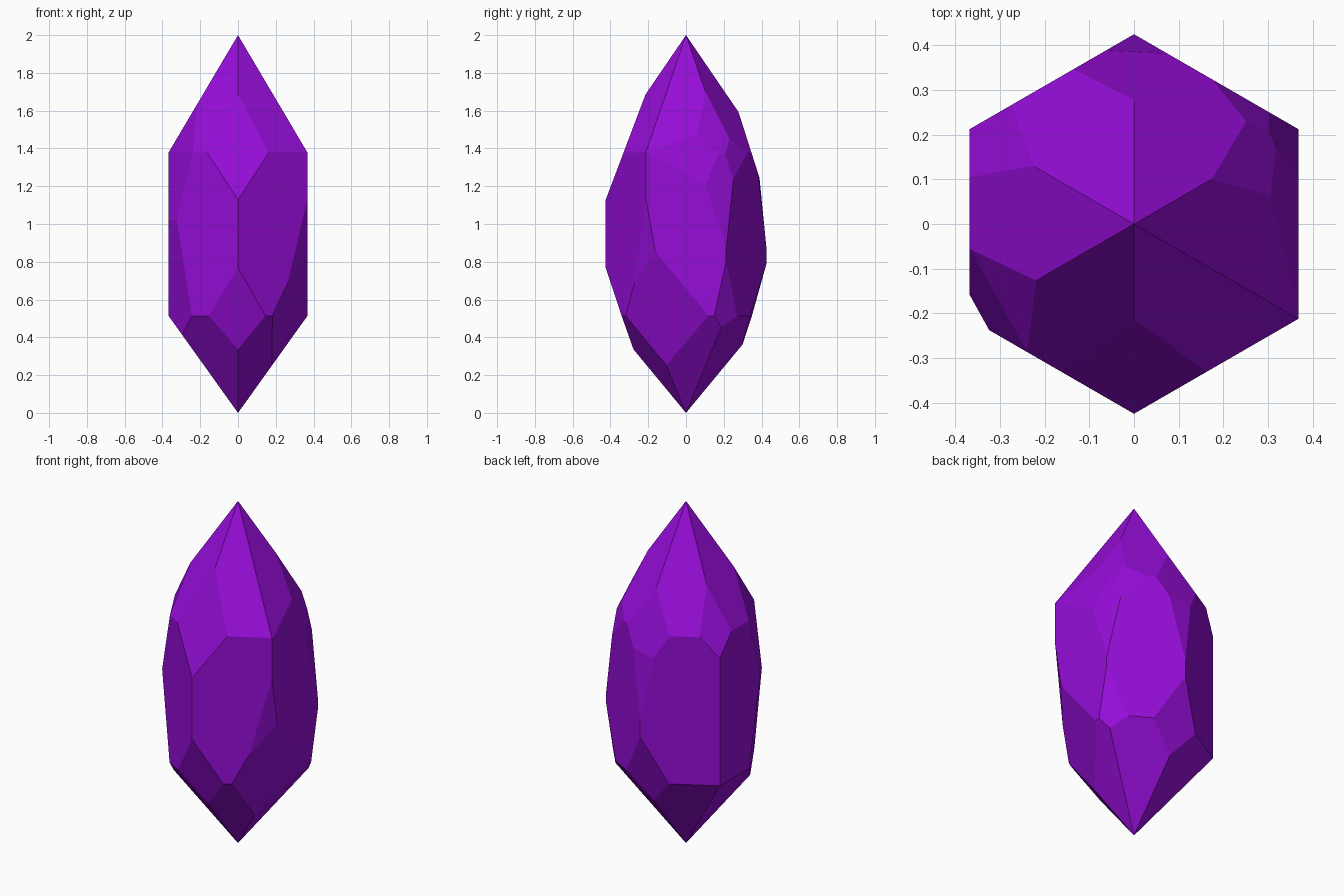
import bpy
import bmesh
from math import radians, cos, sin
from mathutils import Vector

old = bpy.data.objects.get("Cube")
if old:
    bpy.data.objects.remove(old, do_unlink=True)

CENTRE = Vector((0, 0, 1))
RADIUS = 0.368          # flat-to-centre distance of the six long sides

bm = bmesh.new()
bmesh.ops.create_cube(bm, size=4)


def cut(azimuth, tilt, distance):
    """Grind one flat facet, facing azimuth and tilted up or down."""
    a, t = radians(azimuth), radians(tilt)
    normal = Vector((cos(a) * cos(t), sin(a) * cos(t), sin(t)))
    geom = bm.verts[:] + bm.edges[:] + bm.faces[:]
    result = bmesh.ops.bisect_plane(
        bm, geom=geom, dist=1e-6, plane_co=CENTRE + normal * distance,
        plane_no=normal, clear_outer=True)
    rim = [e for e in result["geom_cut"]
           if isinstance(e, bmesh.types.BMEdge) and e.is_boundary]
    if rim:
        bmesh.ops.edgeloop_fill(bm, edges=rim)


# Hexagonal body with a six-sided point at each end
TOP_TILT, BOTTOM_TILT = 30.6, -35.6
for azimuth in range(0, 360, 60):
    cut(azimuth, 0, RADIUS)
    cut(azimuth, TOP_TILT, sin(radians(TOP_TILT)))
    cut(azimuth, BOTTOM_TILT, -sin(radians(BOTTOM_TILT)))

# Irregular facets worn into the corners: azimuth, tilt, distance
FACETS = {
    "front": [(-90, 20.7, 0.443), (-91, -18.8, 0.477)],
    "front left": [(-37, -6, 0.405), (-23, -18, 0.428)],
    "back left": [(23, 25.5, 0.484), (8, 13.7, 0.417), (23, 7, 0.402),
                  (47, 13, 0.432), (40, -8, 0.442)],
    "back": [(90, 17.7, 0.445), (88, 6, 0.41), (88, -16.5, 0.468)],
    "back right": [(150, 24.7, 0.495)],
    "front right": [(209, 20.8, 0.46), (209, 8, 0.398), (209, -5.4, 0.395)],
}
for facets in FACETS.values():
    for facet in facets:
        cut(*facet)

bmesh.ops.remove_doubles(bm, verts=bm.verts[:], dist=0.002)
bmesh.ops.recalc_face_normals(bm, faces=bm.faces[:])

mesh = bpy.data.meshes.new("crystal")
bm.to_mesh(mesh)
bm.free()

# Purple crystal colour
purple = bpy.data.materials.new("purple")
purple.use_nodes = True
colour = (0.3, 0.004, 0.68, 1)
purple.diffuse_color = colour
purple.node_tree.nodes["Principled BSDF"].inputs["Base Color"].default_value = colour
mesh.materials.append(purple)

crystal = bpy.data.objects.new("crystal", mesh)
bpy.context.collection.objects.link(crystal)
